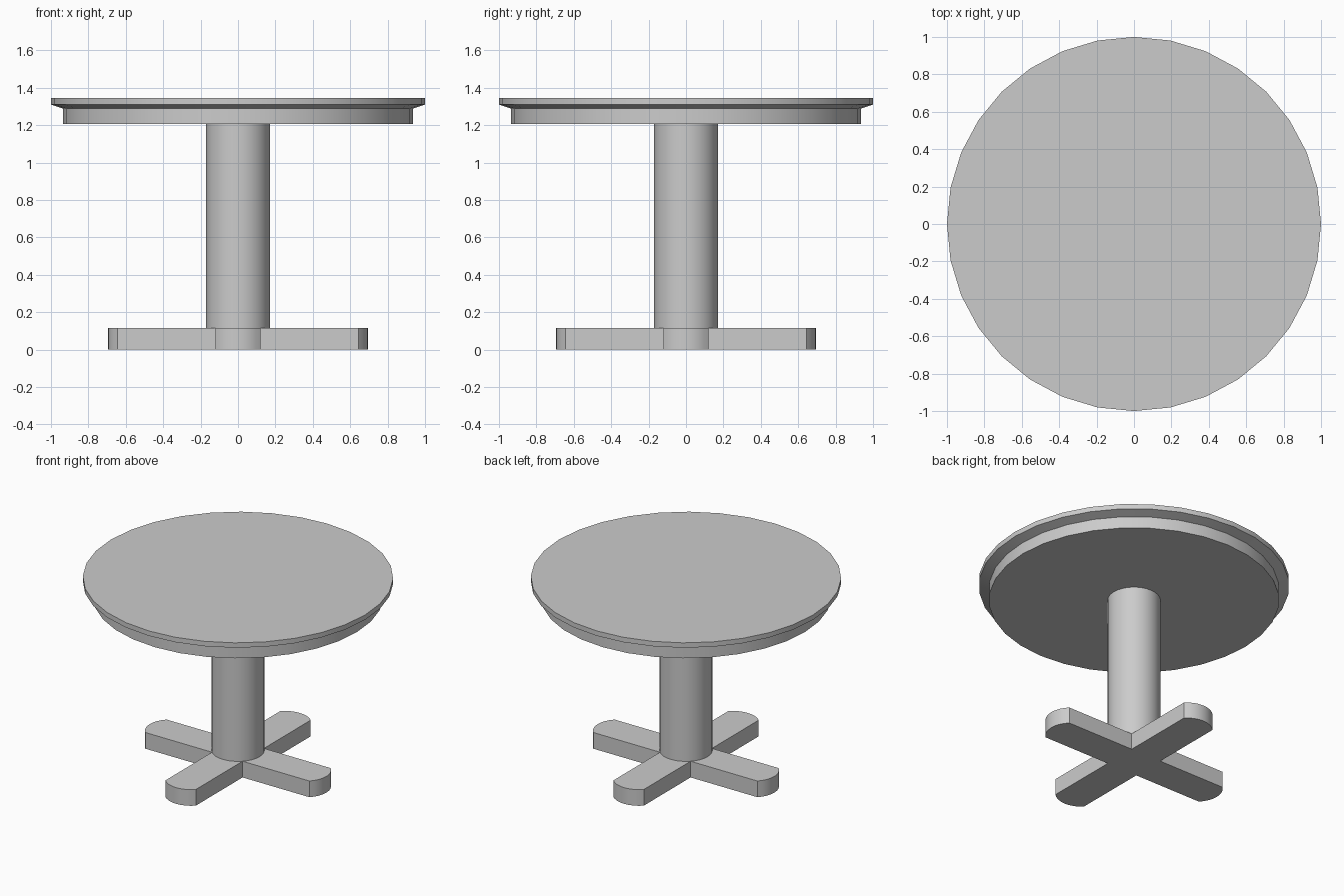
import bpy, bmesh
from math import cos, sin, pi, asin, radians

if "Cube" in bpy.data.objects:
    bpy.data.objects.remove(bpy.data.objects["Cube"])


def finish(name, bm):
    bmesh.ops.recalc_face_normals(bm, faces=bm.faces[:])
    mesh = bpy.data.meshes.new(name)
    bm.to_mesh(mesh)
    bm.free()
    obj = bpy.data.objects.new(name, mesh)
    bpy.context.collection.objects.link(obj)
    bpy.ops.object.select_all(action='DESELECT')
    obj.select_set(True)
    bpy.context.view_layer.objects.active = obj
    bpy.ops.object.shade_smooth_by_angle(angle=radians(30))
    return obj


def lathe(name, profile, sides=32):
    """Closed turned solid from (radius, z) points, bottom to top."""
    bm = bmesh.new()
    rings = [[bm.verts.new((r * cos(2 * pi * i / sides), r * sin(2 * pi * i / sides), z))
              for i in range(sides)] for r, z in profile]
    for a, b in zip(rings, rings[1:]):
        for i in range(sides):
            j = (i + 1) % sides
            bm.faces.new((a[i], a[j], b[j], b[i]))
    bm.faces.new(rings[0][::-1])
    bm.faces.new(rings[-1])
    return finish(name, bm)


def cross_base(name, half, shoulder, reach, height, steps=8):
    """Four-armed foot with shallow rounded arm ends."""
    bulge = reach - shoulder
    radius = (half ** 2 + bulge ** 2) / (2 * bulge)
    spread = asin(half / radius)
    arm = [(reach - radius + radius * cos(t), radius * sin(t))
           for t in (spread * (2 * i / steps - 1) for i in range(steps + 1))]
    arm.append((half, half))
    outline = []
    for _ in range(4):
        outline += arm
        arm = [(-y, x) for x, y in arm]
    bm = bmesh.new()
    face = bm.faces.new([bm.verts.new((x, y, 0)) for x, y in outline])
    new = bmesh.ops.extrude_face_region(bm, geom=[face])['geom']
    bmesh.ops.translate(bm, vec=(0, 0, height),
                        verts=[v for v in new if isinstance(v, bmesh.types.BMVert)])
    return finish(name, bm)


# Foot, column, and top with its apron and undercut rim
cross_base("cross_base", 0.12, 0.645, 0.695, 0.115)
lathe("column", [(0.17, 0.115), (0.17, 1.205)])
lathe("table_top", [(0.935, 1.205), (0.935, 1.288), (1.0, 1.31), (1.0, 1.345)])
